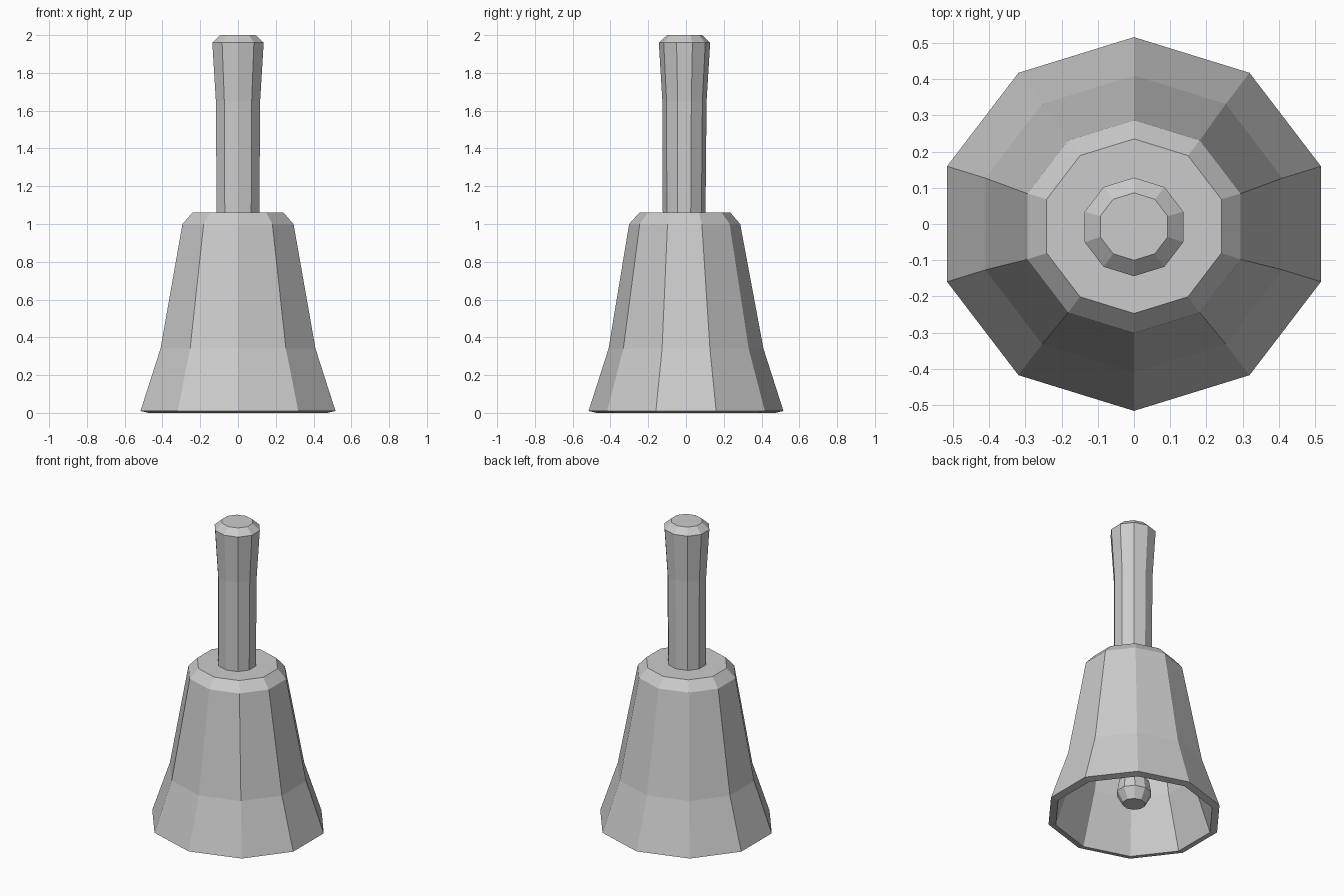
import bpy, bmesh, math

if "Cube" in bpy.data.objects:
    bpy.data.objects.remove(bpy.data.objects["Cube"])

SIDES = 10
STRETCH = 1.052  # rings are slightly wider in x, so opposite flats match the corners


def lathe(name, profile):
    """Ten-sided solid from (radius, z, y offset) rings, capped at both ends."""
    bm = bmesh.new()
    rings = []
    for r, z, dy in profile:
        ring = []
        for i in range(SIDES):
            a = math.pi / 2 + i * 2 * math.pi / SIDES
            ring.append(bm.verts.new((STRETCH * r * math.cos(a), r * math.sin(a) + dy, z)))
        rings.append(ring)
    for low, high in zip(rings, rings[1:]):
        for i in range(SIDES):
            j = (i + 1) % SIDES
            bm.faces.new((low[i], low[j], high[j], high[i]))
    bm.faces.new(rings[0][::-1])
    bm.faces.new(rings[-1])
    bmesh.ops.recalc_face_normals(bm, faces=bm.faces[:])
    mesh = bpy.data.meshes.new(name)
    bm.to_mesh(mesh)
    bm.free()
    obj = bpy.data.objects.new(name, mesh)
    bpy.context.collection.objects.link(obj)
    return obj


# Hollow bell: inner ceiling, down the inside, round the rim, up the outside
lathe("bell_body", [
    (0.20, 1.01, -0.006), (0.25, 0.97, -0.006), (0.365, 0.34, 0), (0.472, 0.0, 0),
    (0.516, 0.01, 0), (0.41, 0.34, 0), (0.294, 1.0, -0.007), (0.241, 1.06, -0.006),
])

# Handle flaring to a bevelled top
lathe("handle", [
    (0.113, 1.04, -0.01), (0.117, 1.65, -0.008),
    (0.136, 1.96, -0.008), (0.093, 2.0, -0.007),
])

# Clapper: faceted ball on a thin rod hung from the ceiling
lathe("clapper", [
    (0.067, 0.085, 0), (0.104, 0.155, 0), (0.09, 0.235, 0),
    (0.035, 0.29, 0), (0.03, 1.02, -0.006),
])
